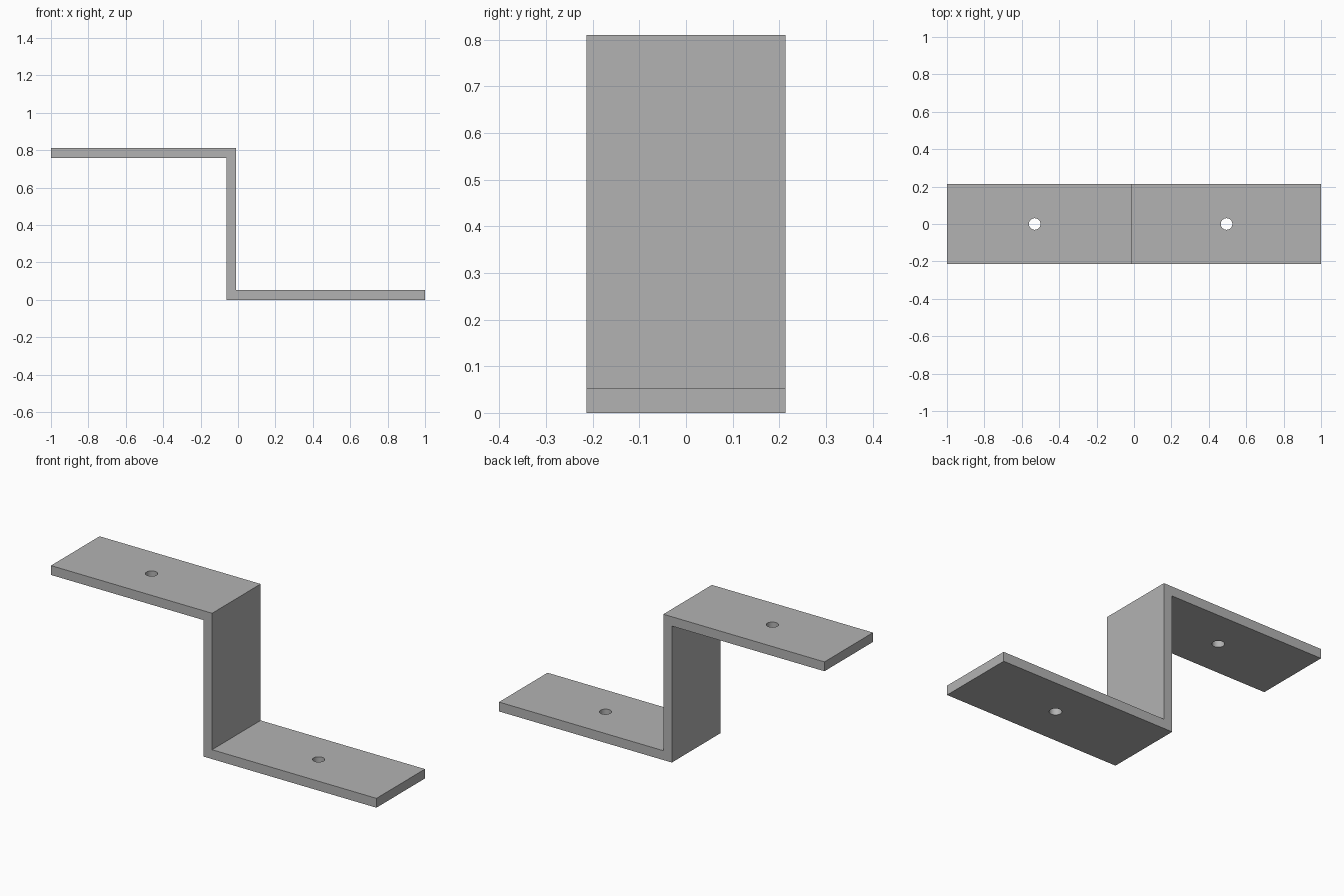
import bpy
import bmesh
from mathutils import Vector

cube = bpy.data.objects.get("Cube")
if cube:
    bpy.data.objects.remove(cube, do_unlink=True)

HEIGHT, DEPTH, THICK = 0.81, 0.426, 0.052
WALL_L, WALL_R = -0.062, -0.01
HOLE_R = 0.031

steel = bpy.data.materials.new("grey_steel")
steel.use_nodes = True
grey = (0.45, 0.45, 0.45, 1)
steel.diffuse_color = grey
steel.node_tree.nodes["Principled BSDF"].inputs["Base Color"].default_value = grey

# Z-shaped strip: side profile extruded through the depth
profile = [(-1, HEIGHT - THICK), (WALL_L, HEIGHT - THICK), (WALL_L, 0), (1, 0),
           (1, THICK), (WALL_R, THICK), (WALL_R, HEIGHT), (-1, HEIGHT)]
bm = bmesh.new()
face = bm.faces.new([bm.verts.new((x, -DEPTH / 2, z)) for x, z in profile])
strip = bmesh.ops.extrude_face_region(bm, geom=[face])
new_verts = [g for g in strip["geom"] if isinstance(g, bmesh.types.BMVert)]
bmesh.ops.translate(bm, verts=new_verts, vec=Vector((0, DEPTH, 0)))
bmesh.ops.recalc_face_normals(bm, faces=bm.faces)
mesh = bpy.data.meshes.new("z_bracket")
bm.to_mesh(mesh)
bm.free()
bracket = bpy.data.objects.new("z_bracket", mesh)
bpy.context.collection.objects.link(bracket)
mesh.materials.append(steel)
bpy.context.view_layer.objects.active = bracket
bracket.select_set(True)


def drill(name, x, z):
    """Cut a vertical bolt hole through a flange."""
    bpy.ops.mesh.primitive_cylinder_add(vertices=32, radius=HOLE_R, depth=0.2,
                                        location=(x, 0, z))
    cutter = bpy.context.object
    cutter.name = name
    cutter.hide_render = True
    cutter.data.materials.append(steel)
    bpy.context.view_layer.objects.active = bracket
    mod = bracket.modifiers.new(name, "BOOLEAN")
    mod.operation = "DIFFERENCE"
    mod.solver = "EXACT"
    mod.object = cutter
    bpy.ops.object.modifier_apply(modifier=mod.name)
    bpy.data.objects.remove(cutter, do_unlink=True)


# Bolt holes centred on the free length of each flange
drill("upper_hole", (WALL_L - 1) / 2, HEIGHT - THICK / 2)
drill("lower_hole", (WALL_R + 1) / 2, THICK / 2)

# Smooth hole walls, crisp bracket edges
bpy.ops.object.select_all(action="DESELECT")
bracket.select_set(True)
bpy.context.view_layer.objects.active = bracket
bpy.ops.object.shade_smooth_by_angle()
